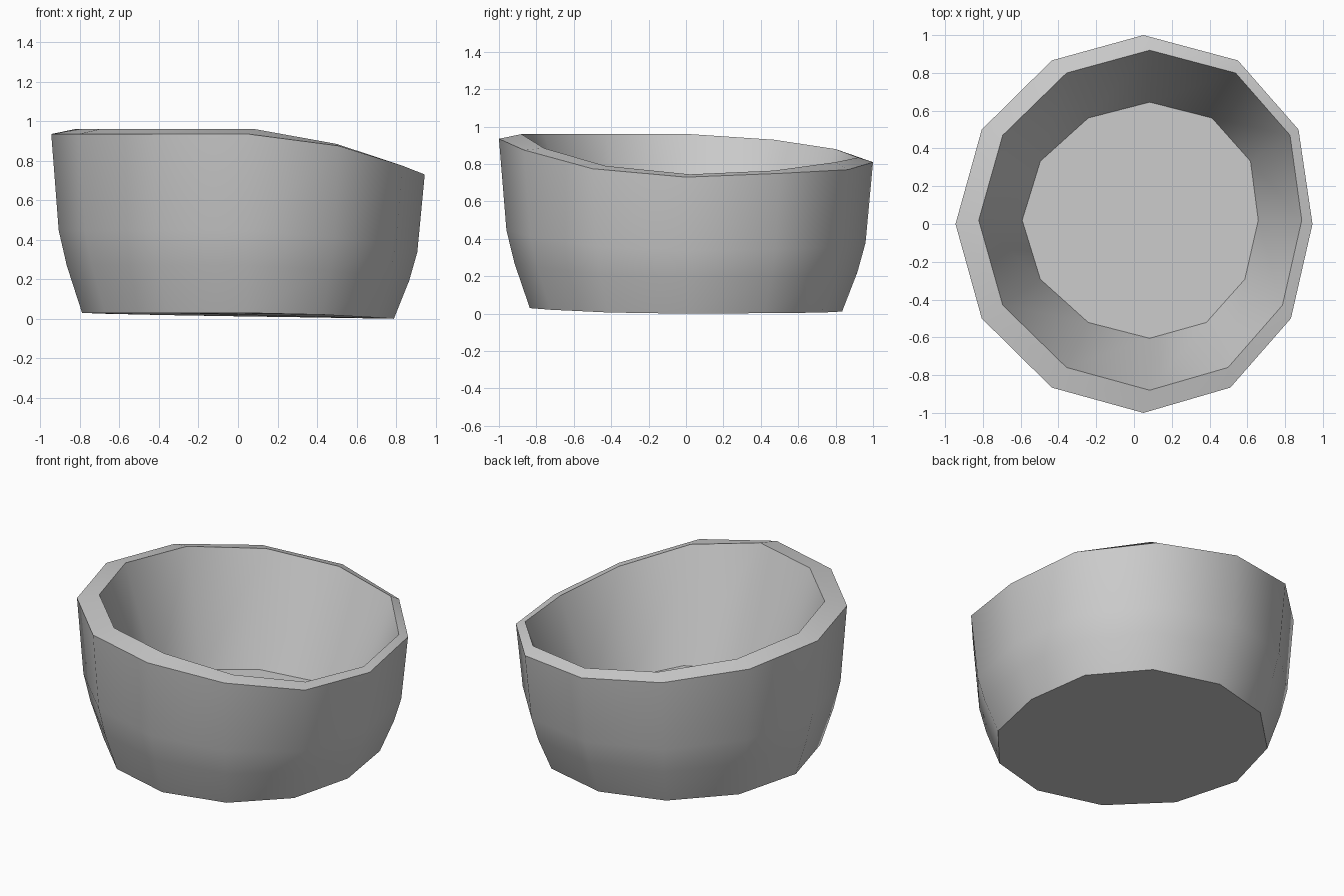
import bpy, bmesh, math

cube = bpy.data.objects.get("Cube")
if cube:
    bpy.data.objects.remove(cube, do_unlink=True)

SIDES = 12
# Slanted rim heights, counter-clockwise from +x
OUTER_RIM = [.73, .75, .77, .81, .857, .905, .935, .935, .935, .935, .875, .775]
INNER_RIM = [.745, .765, .81, .835, .88, .93, .96, .96, .96, .96, .885, .79]


def ring(bm, center, radii, heights, skew=.05, bulge=.04):
    """One slightly irregular twelve-sided loop."""
    verts = []
    for k, z in enumerate(heights):
        a = 2 * math.pi * k / SIDES
        x = center[0] + radii[0] * math.cos(a) + skew * math.sin(a) ** 2
        if k in (1, 2):
            x += bulge
        verts.append(bm.verts.new((x, center[1] + radii[1] * math.sin(a), z)))
    return verts


def blend(low, high, t):
    return [a + (b - a) * t for a, b in zip(low, high)]


bm = bmesh.new()
base = [.145 * (h - .73) for h in OUTER_RIM]
floor = [.25 - .41 * (.96 - h) for h in INNER_RIM]
loops = []

# Outer wall, from the base up to the rim
for t, s in ((0, .835), (.265, .917), (.46, .96), (1, 1)):
    loops.append(ring(bm, (0, 0), (.945 * s, s), blend(base, OUTER_RIM, t), .05 * s, .04 * s))

# Straight inner wall, from the rim down to the floor
loops.append(ring(bm, (.033, .02), (.855, .9), INNER_RIM))
loops.append(ring(bm, (.033, .02), (.625, .625), floor, bulge=.03))

for low, high in zip(loops, loops[1:]):
    for k in range(SIDES):
        n = (k + 1) % SIDES
        bm.faces.new((low[k], low[n], high[n], high[k]))

# Underside and inner floor
bm.faces.new(loops[0][::-1])
bm.faces.new(loops[-1])
bmesh.ops.recalc_face_normals(bm, faces=bm.faces[:])

mesh = bpy.data.meshes.new("bowl")
bm.to_mesh(mesh)
bm.free()
bowl = bpy.data.objects.new("bowl", mesh)
bpy.context.collection.objects.link(bowl)

# Plain grey surface
grey = bpy.data.materials.new("plain grey")
grey.use_nodes = True
color = (.6, .6, .6, 1)
grey.diffuse_color = color
grey.node_tree.nodes["Principled BSDF"].inputs["Base Color"].default_value = color
mesh.materials.append(grey)

bpy.ops.object.select_all(action="DESELECT")
bowl.select_set(True)
bpy.context.view_layer.objects.active = bowl
bpy.ops.object.shade_smooth_by_angle(angle=math.radians(35))
